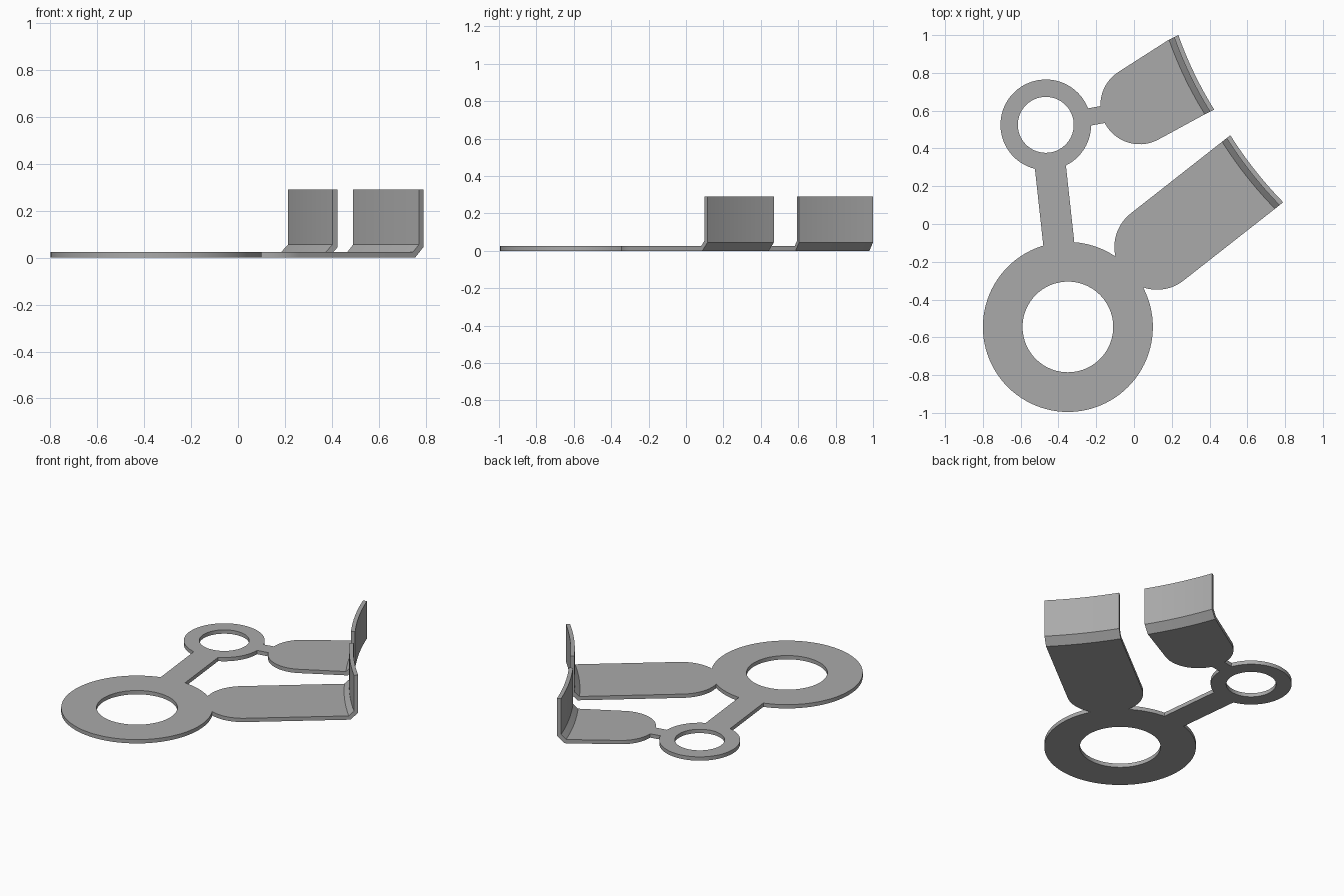
import bpy, bmesh
from math import sin, cos, radians, pi
from mathutils import Vector

cube = bpy.data.objects.get("Cube")
if cube:
    bpy.data.objects.remove(cube, do_unlink=True)

THICK = 0.025
BEND = 0.0104   # inner offset of the folded corner
FOLD = 0.045    # run of the angled strip
TOP = 0.29

grey = bpy.data.materials.new("plain grey")
grey.use_nodes = True
grey.diffuse_color = (0.4, 0.4, 0.4, 1)
grey.node_tree.nodes["Principled BSDF"].inputs["Base Color"].default_value = (0.4, 0.4, 0.4, 1)


def make(name, bm):
    bmesh.ops.recalc_face_normals(bm, faces=bm.faces)
    mesh = bpy.data.meshes.new(name)
    bm.to_mesh(mesh)
    bm.free()
    mesh.materials.append(grey)
    obj = bpy.data.objects.new(name, mesh)
    bpy.context.collection.objects.link(obj)
    return obj


def plate(name, outline, low=0.0, high=THICK):
    """Extrude a flat outline."""
    bm = bmesh.new()
    face = bm.faces.new([bm.verts.new((p[0], p[1], low)) for p in outline])
    new = bmesh.ops.extrude_face_region(bm, geom=[face])["geom"]
    bmesh.ops.translate(bm, vec=(0, 0, high - low),
                        verts=[v for v in new if isinstance(v, bmesh.types.BMVert)])
    return make(name, bm)


def arc(centre, radius, start, end, steps):
    return [Vector((centre[0] + radius * cos(start + (end - start) * i / steps),
                    centre[1] + radius * sin(start + (end - start) * i / steps)))
            for i in range(steps + 1)]


def disc(name, centre, radius, low=0.0, high=THICK):
    return plate(name, arc(centre, radius, 0, 2 * pi, 96)[:-1], low, high)


def bar(name, a, b, width):
    a, b = Vector(a), Vector(b)
    side = (b - a).normalized().orthogonal() * width / 2
    return plate(name, [a - side, b - side, b + side, a + side])


def bowed_edge(a, b, offset, sag=0.012, steps=16):
    """Shallow arc from a to b, bowed inward, shifted along its outward normal."""
    a, b = Vector(a), Vector(b)
    normal = (a - b).orthogonal().normalized()
    if normal.x < 0:
        normal = -normal
    return [a.lerp(b, i / steps) + normal * (offset - sag * (1 - (2 * i / steps - 1) ** 2))
            for i in range(steps + 1)]


def flange(name, a, b):
    """Folded lip: one cross-section swept along the bowed edge."""
    profile = [(-FOLD - BEND, 0), (-FOLD, 0), (0, FOLD), (0, TOP), (-THICK, TOP),
               (-THICK, FOLD + BEND), (-FOLD - BEND, THICK)]
    bm = bmesh.new()
    rows = [[bm.verts.new((p.x, p.y, z)) for p in bowed_edge(a, b, d)] for d, z in profile]
    for r, s in zip(rows, rows[1:] + rows[:1]):
        for i in range(len(r) - 1):
            bm.faces.new((r[i], r[i + 1], s[i + 1], s[i]))
    for end in (0, -1):
        bm.faces.new([r[end] for r in rows])
    return make(name, bm)


def tab(name, centre, radius, start, end, a, b):
    """Round-ended tongue running out to the fold line."""
    round_end = arc(centre, radius, radians(start), radians(end), 32)
    far = bowed_edge(a, b, -FOLD - BEND)
    return plate(name, round_end + far[::-1])


def combine(target, other, operation):
    mod = target.modifiers.new("combine", 'BOOLEAN')
    mod.operation, mod.solver, mod.object = operation, 'EXACT', other
    bpy.context.view_layer.objects.active = target
    bpy.ops.object.modifier_apply(modifier=mod.name)
    bpy.data.objects.remove(other, do_unlink=True)


large, small = (-0.35, -0.545), (-0.467, 0.525)
long_end = ((0.51, 0.47), (0.79, 0.115))
short_end = ((0.235, 1.0), (0.425, 0.605))

# Flat body: two rings, the link, the neck and both tabs
body = disc("bracket_plate", large, 0.45)
for part in (bar("link", large, small, 0.165),
             disc("small_ring", small, 0.24),
             bar("neck", small, (0.03, 0.615), 0.092),
             tab("long_tab", (0.122, -0.122), 0.226, 128, 308, *long_end),
             tab("short_tab", (0.03, 0.63), 0.208, 124, 300, *short_end)):
    combine(body, part, 'UNION')

# Ring holes
for centre, radius in ((large, 0.24), (small, 0.148)):
    combine(body, disc("hole_cutter", centre, radius, -0.1, 0.1), 'DIFFERENCE')

# Upturned lips
lips = [flange("long_tab_flange", *long_end), flange("short_tab_flange", *short_end)]

# Smooth curved walls, sharp edges kept
for obj in [body] + lips:
    bpy.ops.object.select_all(action='DESELECT')
    obj.select_set(True)
    bpy.context.view_layer.objects.active = obj
    bpy.ops.object.shade_smooth_by_angle(angle=radians(20))
